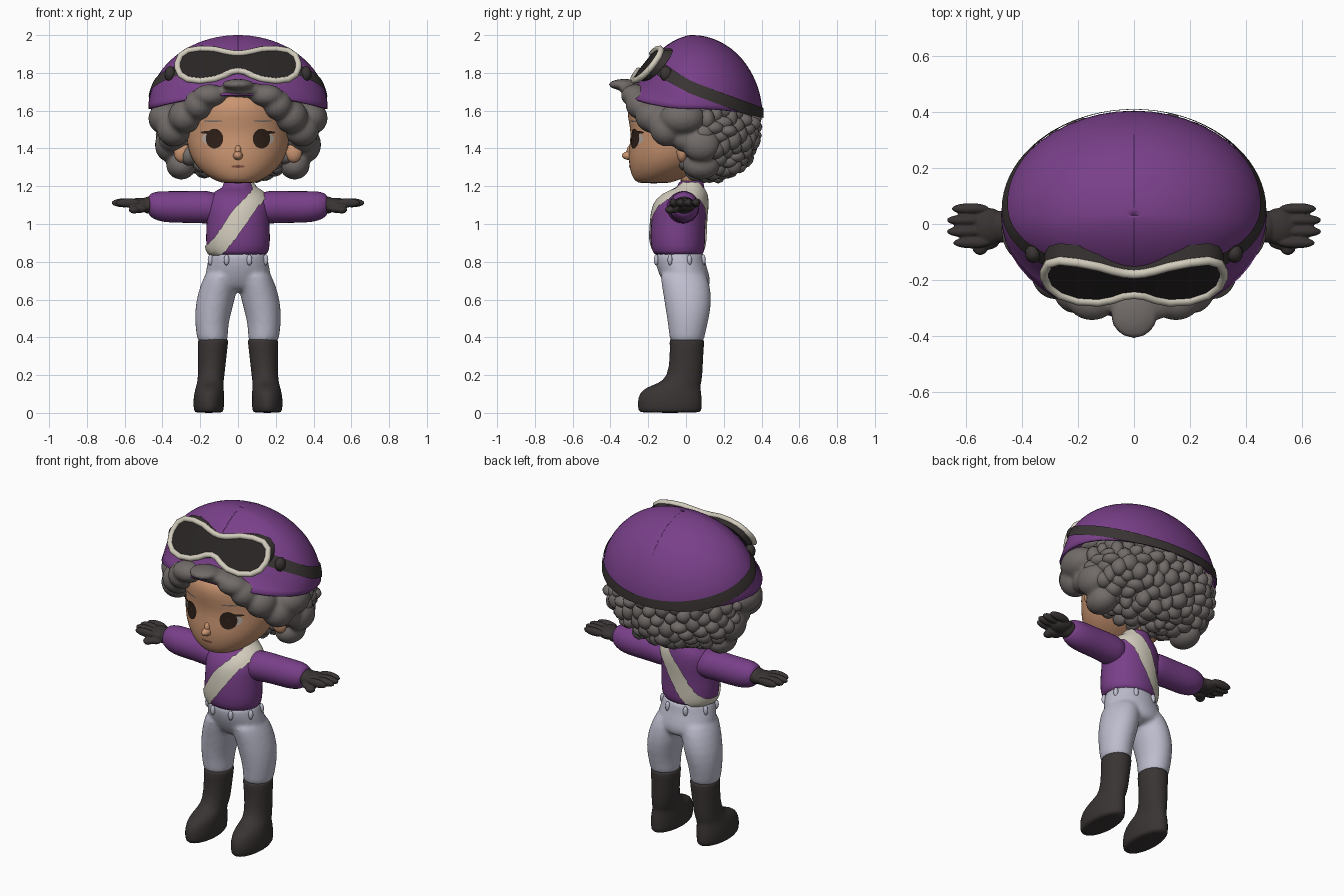
import bpy, bmesh, math, random
from mathutils import Matrix, Vector

random.seed(4)
if "Cube" in bpy.data.objects:
    bpy.data.objects.remove(bpy.data.objects["Cube"])


def material(name, r, g, b):
    m = bpy.data.materials.new(name)
    m.use_nodes = True
    m.diffuse_color = (r, g, b, 1)
    node = m.node_tree.nodes["Principled BSDF"]
    node.inputs["Base Color"].default_value = (r, g, b, 1)
    node.inputs["Roughness"].default_value = 0.8
    return m


PURPLE = material("purple", .19, .05, .25)
GREY = material("hair grey", .165, .147, .14)
SKIN = material("skin", .59, .30, .165)
LAVENDER = material("pale lavender", .51, .51, .62)
DARK = material("dark leather", .042, .034, .034)
CREAM = material("cream", .64, .60, .50)
LENS = material("lens black", .022, .018, .018)
EYE = material("eye brown", .028, .014, .009)
WHITE = material("eye white", .45, .40, .36)
LIP = material("lip brown", .22, .08, .05)


def finish(bm, name, mat, subsurf=0):
    bmesh.ops.recalc_face_normals(bm, faces=bm.faces)
    me = bpy.data.meshes.new(name)
    bm.to_mesh(me)
    bm.free()
    me.materials.append(mat)
    me.polygons.foreach_set("use_smooth", [True] * len(me.polygons))
    ob = bpy.data.objects.new(name, me)
    bpy.context.scene.collection.objects.link(ob)
    if subsurf:
        mod = ob.modifiers.new("smooth", 'SUBSURF')
        mod.levels = mod.render_levels = subsurf
    return ob


def grid(name, rows, mat, closed=False, caps=False, subsurf=0):
    """Skin a list of equally long rows of points."""
    bm = bmesh.new()
    vs = [[bm.verts.new(p) for p in row] for row in rows]
    n = len(rows[0])
    for a, b in zip(vs, vs[1:]):
        for i in range(n if closed else n - 1):
            j = (i + 1) % n
            bm.faces.new((a[i], a[j], b[j], b[i]))
    if caps:
        bm.faces.new(vs[0])
        bm.faces.new(vs[-1])
    return finish(bm, name, mat, subsurf)


def loft(name, mat, rings, n=20, side=1, along_x=False):
    """Rings are (height, centre x, centre y, radius x, radius y)."""
    rows = []
    for h, cx, cy, rx, ry in rings:
        row = []
        for i in range(n):
            a = math.tau * i / n
            u, v = cx + rx * math.cos(a), cy + ry * math.sin(a)
            row.append((side * h, v, u) if along_x else (side * u, v, h))
        rows.append(row)
    return grid(name, rows, mat, True, True, 1)


def blobs(name, mat, items, sub=3):
    """Items are (centre, scale); all become one mesh."""
    bm = bmesh.new()
    for c, s in items:
        bmesh.ops.create_icosphere(bm, subdivisions=sub, radius=1,
                                   matrix=Matrix.Translation(c) @ Matrix.Diagonal((*s, 1)))
    return finish(bm, name, mat)


def blend(ob, voxel, rounds):
    """Melt overlapping volumes of one mesh into a single skin."""
    mod = ob.modifiers.new("melt", 'REMESH')
    mod.mode = 'VOXEL'
    mod.voxel_size = voxel
    mod.use_smooth_shade = True
    mod = ob.modifiers.new("soften", 'SMOOTH')
    mod.iterations = rounds


def tube(name, mat, pts, radius, cyclic=False):
    cu = bpy.data.curves.new(name, 'CURVE')
    cu.dimensions = '3D'
    cu.bevel_depth = radius
    cu.bevel_resolution = 2
    sp = cu.splines.new('POLY')
    sp.points.add(len(pts) - 1)
    for p, q in zip(sp.points, pts):
        p.co = (*q, 1)
    sp.use_cyclic_u = cyclic
    sp.use_smooth = True
    cu.materials.append(mat)
    ob = bpy.data.objects.new(name, cu)
    bpy.context.scene.collection.objects.link(ob)


# Clothes: torso, trousers, boots and sleeves
torso = loft("jacket", PURPLE, [
    (.83, 0, -.04, .15, .125), (.85, 0, -.04, .165, .14), (.92, 0, -.045, .175, .148),
    (1.02, 0, -.04, .165, .145), (1.1, 0, -.03, .175, .145), (1.16, 0, -.01, .15, .12),
    (1.19, 0, .02, .09, .08), (1.2, 0, .025, .078, .068), (1.235, 0, .03, .08, .07)])
loft("neck", SKIN, [(1.18, 0, .02, .065, .055), (1.34, 0, .02, .065, .06)])
trousers = [loft("trousers", LAVENDER, [
    (.64, 0, .01, .09, .09), (.67, 0, .01, .15, .12), (.72, 0, -.005, .18, .135),
    (.79, 0, -.03, .165, .135), (.84, 0, -.035, .153, .133), (.855, 0, -.035, .15, .13)])]
for i in range(8):
    a = math.tau * (i + .5) / 8
    blobs("belt_loop", LAVENDER, [((.158 * math.cos(a), -.033 + .135 * math.sin(a), .81),
                                   (.015, .013, .03))], 2)

for side, word in ((1, "left"), (-1, "right")):
    trousers.append(loft(word + "_trouser_leg", LAVENDER, [
        (.365, .133, .005, .08, .09), (.40, .136, .005, .083, .094), (.48, .14, .01, .09, .108),
        (.58, .124, .012, .104, .127), (.68, .1, 0, .1, .13), (.77, .075, -.025, .087, .125)],
        side=side))
    loft(word + "_boot", DARK, [
        (0, .155, -.085, .068, .155), (.008, .155, -.085, .08, .17), (.06, .155, -.087, .083, .173),
        (.105, .153, -.082, .08, .165), (.135, .15, -.068, .074, .145), (.155, .148, -.035, .071, .115),
        (.19, .142, -.005, .07, .093), (.3, .136, .003, .076, .088), (.385, .132, .005, .082, .094),
        (.392, .132, .005, .08, .09)], side=side)
    loft(word + "_sleeve", PURPLE, [
        (.08, 1.08, -.02, .08, .09), (.16, 1.09, -.015, .09, .09), (.26, 1.09, -.01, .085, .08),
        (.36, 1.09, -.01, .086, .083), (.43, 1.095, -.01, .08, .078), (.465, 1.1, -.01, .062, .06),
        (.475, 1.1, -.01, .045, .05)], n=16, side=side, along_x=True)
    glove = [((side * .52, -.008, 1.103), (.065, .066, .036)),
             ((side * .475, -.01, 1.1), (.04, .058, .045)),
             ((side * .525, -.062, 1.08), (.045, .03, .022)),
             ((side * .55, -.085, 1.075), (.028, .026, .02))]
    for y, tip in ((.052, .65), (.013, .668), (-.026, .668), (-.064, .645)):
        glove.append(((side * (tip - .065), y * 1.05, 1.112), (.067, .02, .024)))
    blend(blobs(word + "_glove", DARK, glove), .005, 1)

# Join seat and legs so the trousers read as one garment
bpy.ops.object.select_all(action='DESELECT')
for ob in trousers:
    ob.select_set(True)
bpy.context.view_layer.objects.active = trousers[0]
bpy.ops.object.join()
blend(trousers[0], .012, 6)

# Sash wraps the jacket from left shoulder to right hip
rows = []
for w in (-.06, -.03, 0, .03, .06):
    row = []
    for i in range(64):
        a = math.tau * i / 64
        c = math.copysign(abs(math.cos(a)) ** .7, math.cos(a))
        row.append((-.01 + .15 * c - .78 * w, -.03 + .21 * math.sin(a), 1.02 + .18 * c + .62 * w))
    rows.append(row)
sash = grid("sash", rows, CREAM, closed=True)
wrap = sash.modifiers.new("wrap", 'SHRINKWRAP')
wrap.target = torso
wrap.wrap_mode = 'ABOVE_SURFACE'
wrap.offset = .009

# Head
head = loft("head", SKIN, [
    (1.215, 0, -.17, .07, .07), (1.225, 0, -.165, .11, .105), (1.26, 0, -.13, .175, .16),
    (1.32, 0, -.085, .235, .22), (1.4, 0, -.055, .27, .25), (1.48, 0, -.045, .275, .245),
    (1.56, 0, -.05, .265, .26), (1.64, 0, -.05, .25, .265), (1.71, 0, -.04, .2, .22)], n=28)
blobs("nose", SKIN, [((0, -.295, 1.362), (.026, .045, .024)), ((0, -.275, 1.385), (.022, .04, .04))])
blobs("ears", SKIN, [((s * .295, -.02, 1.38), (.045, .03, .055)) for s in (1, -1)])


def face_plate(name, mat, x, z, rx, rz, lift):
    """Thin oval laid on the face."""
    rings = [[(x + rx * k * math.cos(math.tau * i / 20), -.6, z + rz * k * math.sin(math.tau * i / 20))
              for i in range(20)] for k in (.02, .5, 1)]
    ob = grid(name, rings, mat, closed=True)
    mod = ob.modifiers.new("lay on face", 'SHRINKWRAP')
    mod.target = head
    mod.wrap_method = 'PROJECT'
    mod.use_project_y = True
    mod.wrap_mode = 'ABOVE_SURFACE'
    mod.offset = lift


for s in (1, -1):
    face_plate("eye_white", WHITE, s * .137, 1.452, .052, .034, .003)
    face_plate("iris", EYE, s * .122, 1.452, .045, .053, .006)
    face_plate("upper_lash", EYE, s * .15, 1.485, .045, .008, .005)
    face_plate("eyebrow", GREY, s * .13, 1.545, .05, .004, .003)
face_plate("mouth", LIP, 0, 1.305, .035, .007, .004)

# Hair: inner mass, curls spread over it, and larger locks round the face
curls = []
for i in range(230):
    h = 1 - 2 * (i + .5) / 230
    a = i * 2.39996
    r = math.sqrt(1 - h * h)
    d = Vector((r * math.cos(a), r * math.sin(a), h))
    if d.y > -.55 and d.z < .7:
        k = random.uniform(.95, 1.02)
        curls.append(((d.x * .39 * k, .12 + d.y * .235 * k, 1.5 + d.z * .245 * k),
                      [random.uniform(.035, .058) for _ in range(3)]))
blobs("hair_curls", GREY, curls, 2)
locks = [((0, .12, 1.5), (.39, .24, .25)), ((0, 0, 1.69), (.36, .22, .08)),
         ((0, -.325, 1.738), (.085, .085, .03)), ((.03, -.27, 1.71), (.14, .08, .04))]
for s in (1, -1):
    locks += [((s * .15, -.27, 1.68), (.09, .075, .06)), ((s * .21, -.23, 1.63), (.08, .09, .08)),
              ((s * .28, -.17, 1.57), (.09, .1, .09)), ((s * .34, -.1, 1.5), (.09, .09, .09)),
              ((s * .38, -.02, 1.56), (.095, .12, .09)), ((s * .34, .0, 1.45), (.08, .08, .07)),
              ((s * .37, .08, 1.42), (.07, .1, .09)), ((s * .3, .08, 1.31), (.08, .1, .075))]
blend(blobs("hair", GREY, locks), .012, 2)


# Helmet surface: the front is shorter, with a raised rim that flares into a brim
def rim(s):
    return 1.61 + (.08 if s > 0 else .04) * s * abs(s)


def helm(phi, t, off=0):
    s = -math.sin(phi)
    r = math.cos(t)
    front = (.275 + off) * r ** 1.3 + .09 * math.exp(-t / .12)
    y = .03 - s * (front if s > 0 else (.375 + off) * r)
    return ((.475 + off) * r * math.cos(phi), y, rim(s) + (2 - rim(s)) * math.sin(t) + off * math.sin(t))


helmet = grid("helmet", [[helm(math.tau * i / 48, t * math.pi / 48) for i in range(48)]
                         for t in [*range(24), 23.9]], PURPLE, closed=True)
shell = helmet.modifiers.new("thickness", 'SOLIDIFY')
shell.thickness = .012
seam = [helm(-math.pi / 2, t * math.pi / 32, -.002) for t in range(8, 16)]
seam += [helm(math.pi / 2, t * math.pi / 32, -.002) for t in range(15, 6, -1)]
tube("helmet_seam", PURPLE, seam, .003)

# Goggle strap runs round the back, dropping to the rim
rows = []
for w in (-.034, -.011, .011, .034):
    row = []
    for i in range(61):
        phi = math.radians(-46 + 272 * i / 60)
        s = -math.sin(phi)
        z = 1.72 + .14 * s + w
        t = math.asin(max(-.02, min(1, (z - rim(s)) / (2 - rim(s)))))
        row.append(helm(phi, t, .006))
    rows.append(row)
grid("goggle_strap", rows, DARK)
blobs("strap_buckles", DARK, [((s * .36, -.105, 1.795), (.03, .035, .042)) for s in (1, -1)], 2)

# Goggles: curved lens with dark padding behind and a cream rim
half = [(0, 1.902, 1.812), (.035, 1.905, 1.806), (.075, 1.913, 1.786), (.125, 1.925, 1.768),
        (.2, 1.928, 1.758), (.265, 1.918, 1.766), (.305, 1.89, 1.79), (.32, 1.85, 1.825)]
outline = [(-x, a, b) for x, a, b in half[:0:-1]] + half


def goggle(x, z, push=0):
    return (x, -.285 + .5 * x * x + .8 * (z - 1.76) + push, z)


# Padding fills the gap between lens and helmet
for name, mat, push in (("lens", LENS, -.01), ("padding", DARK, .04)):
    grid("goggle_" + name, [[goggle(x, b + (a - b) * k / 4, push) for x, a, b in outline]
                            for k in range(5)], mat)
top = [(x, a) for x, a, b in outline] + [(x, b) for x, a, b in outline[::-1]]
grid("goggle_side", [[goggle(x, z, push) for x, z in top] for push in (-.008, .055)], DARK, closed=True)
tube("goggle_rim", CREAM, [goggle(x, z, -.008) for x, z in top], .017, cyclic=True)
